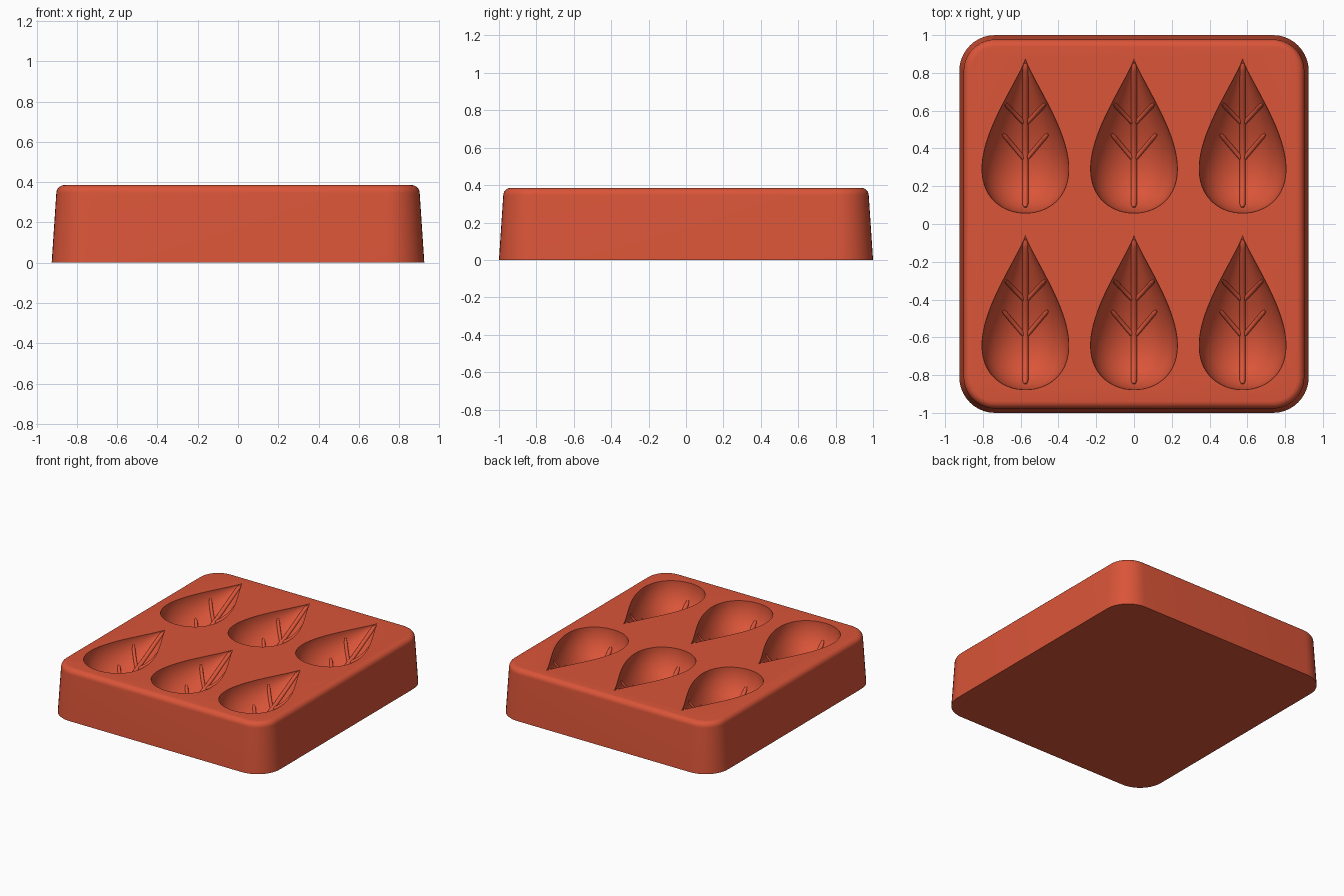
import bpy, bmesh, math
from mathutils import Vector

cube = bpy.data.objects.get("Cube")
if cube:
    bpy.data.objects.remove(cube, do_unlink=True)

TOP = 0.385
HALF_LEN = 0.41
CENTRES = [(x, y) for y in (-0.4675, 0.4675) for x in (-0.575, 0, 0.575)]

clay = bpy.data.materials.new("terracotta_red")
clay.use_nodes = True
colour = (0.70, 0.09, 0.04, 1)
clay.diffuse_color = colour
clay.node_tree.nodes["Principled BSDF"].inputs["Base Color"].default_value = colour


def add_object(name, bm):
    bmesh.ops.recalc_face_normals(bm, faces=bm.faces)
    mesh = bpy.data.meshes.new(name)
    bm.to_mesh(mesh)
    bm.free()
    mesh.materials.append(clay)
    obj = bpy.data.objects.new(name, mesh)
    bpy.context.collection.objects.link(obj)
    return obj


def activate(obj):
    bpy.ops.object.select_all(action='DESELECT')
    obj.select_set(True)
    bpy.context.view_layer.objects.active = obj


def bridge(bm, a, b):
    n = len(a)
    for i in range(n):
        bm.faces.new((a[i], a[(i + 1) % n], b[(i + 1) % n], b[i]))


# Teardrop half width at angle t, running from the tip to the round end
def leaf_radius(t):
    return 0.23 * math.sin(t) * math.sin(t / 2) ** 1.5 / 0.702


def on_wall(x, y):
    r = leaf_radius(math.acos(y / HALF_LEN))
    return Vector((x, y, -math.sqrt(max(r * r - x * x, 0))))


# Rounded block with tapered sides and a softened top edge
def rounded_ring(bm, inset, z, steps=10):
    radius = 0.19 - inset
    ring = []
    for q, (sx, sy) in enumerate(((1, 1), (-1, 1), (-1, -1), (1, -1))):
        cx, cy = sx * (0.925 - 0.19), sy * (1 - 0.19)
        for i in range(steps + 1):
            a = (q + i / steps) * math.pi / 2
            ring.append(bm.verts.new((cx + radius * math.cos(a),
                                      cy + radius * math.sin(a), z)))
    return ring


bm = bmesh.new()
profile = [(0, 0)]
for i in range(8):
    a = i / 7 * math.pi / 2
    profile.append((0.063 - 0.04 * math.cos(a), TOP - 0.04 + 0.04 * math.sin(a)))
rings = [rounded_ring(bm, inset, z) for inset, z in profile]
for a, b in zip(rings, rings[1:]):
    bridge(bm, a, b)
bm.faces.new(rings[0])
bm.faces.new(rings[-1])
block = add_object("mould_block", bm)

# Leaf cavities, cut by teardrops turned about their long axis
bm = bmesh.new()
LONG, ROUND = 40, 48
for cx, cy in CENTRES:
    tip = bm.verts.new((cx, cy + HALF_LEN, TOP))
    base = bm.verts.new((cx, cy - HALF_LEN, TOP))
    rings = []
    for j in range(2, LONG):
        t = math.pi * j / LONG
        r = leaf_radius(t)
        rings.append([bm.verts.new((cx + r * math.cos(k * math.tau / ROUND + 0.02),
                                    cy + HALF_LEN * math.cos(t),
                                    TOP + r * math.sin(k * math.tau / ROUND + 0.02)))
                      for k in range(ROUND)])
    for a, b in zip(rings, rings[1:]):
        bridge(bm, a, b)
    for pole, ring in ((tip, rings[0]), (base, rings[-1])):
        for k in range(ROUND):
            bm.faces.new((pole, ring[k], ring[(k + 1) % ROUND]))
cutter = add_object("cavity_cutter", bm)
cutter.hide_render = True

cut = block.modifiers.new("cavities", 'BOOLEAN')
cut.operation = 'DIFFERENCE'
cut.solver = 'EXACT'
cut.object = cutter
activate(block)
bpy.ops.object.modifier_apply(modifier=cut.name)
bpy.data.objects.remove(cutter, do_unlink=True)
bpy.ops.object.shade_smooth_by_angle(angle=math.radians(35))

# Leaf veins: a midrib and two pairs of side veins lying on the cavity wall
curve = bpy.data.curves.new("leaf_veins", 'CURVE')
curve.dimensions = '3D'
curve.bevel_depth = 0.016
curve.bevel_resolution = 3
curve.use_fill_caps = True


def add_vein(start, end, steps, width):
    spline = curve.splines.new('POLY')
    spline.points.add(steps)
    for i, point in enumerate(spline.points):
        f = i / steps
        p = on_wall(start[0] + (end[0] - start[0]) * f, start[1] + (end[1] - start[1]) * f)
        point.co = (*p, 1)
        point.radius = width * (0.5 if i in (0, steps) else 1)


add_vein((0, -0.38), (0, 0.385), 40, 1)
for side in (-1, 1):
    add_vein((0, -0.13), (side * 0.12, 0.01), 10, 0.75)
    add_vein((0, 0.06), (side * 0.108, 0.17), 10, 0.75)

veins = bpy.data.objects.new("leaf_veins", curve)
bpy.context.collection.objects.link(veins)
activate(veins)
bpy.ops.object.convert(target='MESH')
veins = bpy.context.view_layer.objects.active
veins.data.materials.clear()
veins.data.materials.append(clay)
bpy.ops.object.shade_smooth_by_angle(angle=math.radians(40))
for i, (cx, cy) in enumerate(CENTRES):
    copy = veins if i == 0 else veins.copy()
    if i:
        bpy.context.collection.objects.link(copy)
    copy.location = (cx, cy, TOP)
